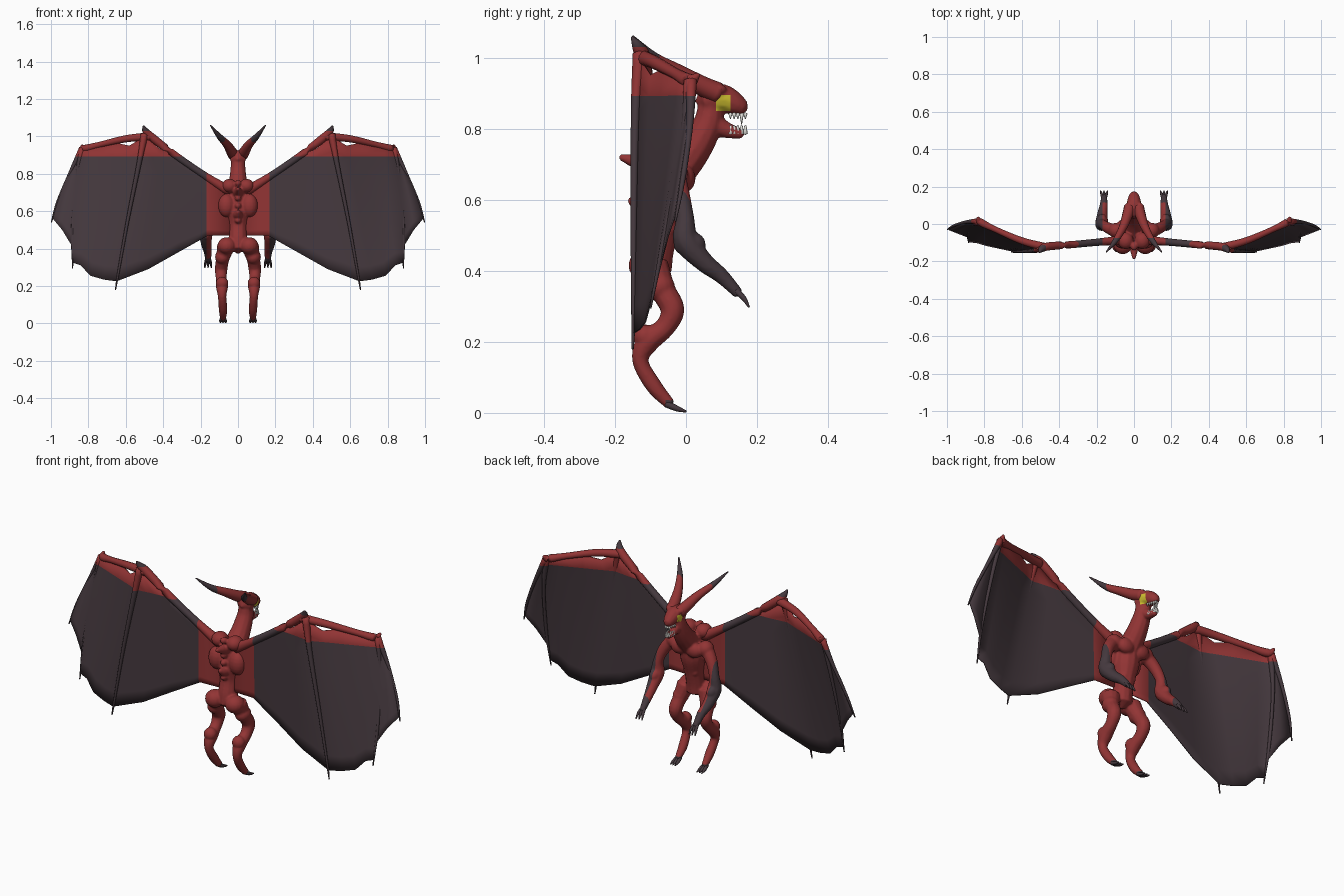
import bpy, bmesh, math
from mathutils import Vector, Matrix

cube = bpy.data.objects.get("Cube")
if cube:
    bpy.data.objects.remove(cube, do_unlink=True)


def material(name, colour):
    mat = bpy.data.materials.new(name)
    mat.use_nodes = True
    mat.diffuse_color = (*colour, 1)
    mat.node_tree.nodes["Principled BSDF"].inputs["Base Color"].default_value = (*colour, 1)
    return mat


RED, DARK, IVORY, YELLOW = range(4)
MATERIALS = [material("red hide", (.29, .035, .035)), material("dark hide", (.06, .041, .049)),
             material("ivory", (.75, .74, .7)), material("yellow eye", (.62, .52, .03))]
SIDES = (("left", 1), ("right", -1))
X, Y, Z = Vector((1, 0, 0)), Vector((0, 1, 0)), Vector((0, 0, 1))
EDGE_X, EDGE_Z, WRIST_Z = .168, .892, 1.03      # borders of the dark wing colour


def spline(points, steps):
    """Catmull-Rom interpolation of points of any dimension."""
    pts = [Vector(p) for p in points]
    pts = [pts[0] * 2 - pts[1]] + pts + [pts[-1] * 2 - pts[-2]]
    out = []
    for a, b, c, d in zip(pts, pts[1:], pts[2:], pts[3:]):
        for i in range(steps):
            t = i / steps
            out.append((b * 2 + (c - a) * t + (a * 2 - b * 5 + c * 4 - d) * t * t
                        + (b * 3 - a - c * 3 + d) * t ** 3) / 2)
    return out + [pts[-2]]


def tube(bm, points, side=1, steps=5, sides=12):
    """Tapered round tube through (x, y, z, radius) points."""
    path = spline(points, steps)
    centres = [Vector((p[0] * side, p[1], p[2])) for p in path]
    rings = []
    for i, (c, p) in enumerate(zip(centres, path)):
        tangent = (centres[min(i + 1, len(path) - 1)] - centres[max(i - 1, 0)]).normalized()
        u = tangent.cross(X if abs(tangent.x) < .8 else Y).normalized()
        v = tangent.cross(u)
        angles = [math.tau * k / sides for k in range(sides)]
        rings.append([bm.verts.new(c + (u * math.cos(a) + v * math.sin(a)) * p[3]) for a in angles])
    for r, q in zip(rings, rings[1:]):
        for k in range(sides):
            n = (k + 1) % sides
            bm.faces.new((r[k], r[n], q[n], q[k]))
    for ring, end, inner, rad in ((rings[0], centres[0], centres[1], path[0][3]),
                                  (rings[-1], centres[-1], centres[-2], path[-1][3])):
        tip = bm.verts.new(end + (end - inner).normalized() * rad * .6)
        for k in range(sides):
            bm.faces.new((ring[k], ring[(k + 1) % sides], tip))


def ball(bm, centre, size, side=1):
    place = Matrix.Translation((centre[0] * side, centre[1], centre[2])) @ Matrix.Diagonal((*size, 1))
    bmesh.ops.create_uvsphere(bm, u_segments=16, v_segments=10, radius=1, matrix=place)


def finish(bm, name, rule=None, cuts=(), colour=RED, remesh=0, thick=0):
    """Turn a bmesh into a smooth object, coloured face by face by a rule."""
    bmesh.ops.recalc_face_normals(bm, faces=bm.faces[:])
    mesh = bpy.data.meshes.new(name)
    bm.to_mesh(mesh)
    bm.free()
    obj = bpy.data.objects.new(name, mesh)
    bpy.context.collection.objects.link(obj)
    if remesh:
        mod = obj.modifiers.new("fuse", 'REMESH')
        mod.mode, mod.voxel_size = 'VOXEL', remesh
        mod = obj.modifiers.new("soften", 'SMOOTH')
        mod.factor, mod.iterations = .5, 2
        fused = bpy.data.meshes.new_from_object(obj.evaluated_get(bpy.context.evaluated_depsgraph_get()))
        obj.modifiers.clear()
        obj.data = mesh = fused
    mesh.materials.clear()
    for mat in MATERIALS:
        mesh.materials.append(mat)
    bm = bmesh.new()
    bm.from_mesh(mesh)
    for axis, value in cuts:
        bmesh.ops.bisect_plane(bm, geom=bm.verts[:] + bm.edges[:] + bm.faces[:],
                               plane_co=axis * value, plane_no=axis, dist=1e-5)
    for f in bm.faces:
        f.smooth = True
        c = f.calc_center_median()
        f.material_index = rule(abs(c.x), c.y, c.z) if rule else colour
    bm.to_mesh(mesh)
    bm.free()
    if thick:
        mod = obj.modifiers.new("thickness", 'SOLIDIFY')
        mod.thickness, mod.offset = thick, 0


# Body: muscles fused into one skin
body = bmesh.new()
tube(body, [(0, -.05, .69, .06), (0, -.06, .6, .065), (0, -.07, .52, .05),
            (0, -.085, .45, .05), (0, -.09, .4, .05)])
tube(body, [(0, .07, .86, .037), (0, .06, .81, .042), (0, .02, .74, .05), (0, -.04, .67, .06)])
tube(body, [(0, .05, .88, .042), (0, .1, .885, .041), (0, .14, .868, .032), (0, .163, .856, .021)])
tube(body, [(0, .07, .82, .034), (0, .11, .797, .024), (0, .158, .785, .014)])
for z, reach in ((.71, .185), (.59, .16)):                       # spine spikes
    tube(body, [(0, -.09, z - .015, .03), (0, -.13, z - .005, .024), (0, -reach, z + .01, .009)])
for z in (.75, .67, .63, .55):
    ball(body, (0, -.12, z), (.018, .022, .016))
for _, s in SIDES:
    ball(body, (.045, -.09, .735), (.042, .045, .038), s)        # upper back
    ball(body, (.062, -.09, .63), (.045, .042, .062), s)         # shoulder blade
    ball(body, (.045, -.005, .66), (.046, .032, .04), s)         # chest
    for z in (.6, .56, .52):                                     # belly
        ball(body, (.021, -.023 - (.6 - z) / 4, z), (.021, .019, .021), s)
    ball(body, (.095, -.035, .67), (.042, .042, .042), s)        # shoulder
    ball(body, (.06, -.112, .415), (.05, .05, .046), s)          # rump
    ball(body, (.083, -.075, .355), (.04, .044, .04), s)         # thigh
    ball(body, (.085, -.115, .215), (.034, .034, .034), s)       # hock
    ball(body, (.172, .01, .475), (.03, .046, .036), s)          # elbow
    ball(body, (.033, .08, .91), (.022, .035, .018), s)          # brow
    tube(body, [(.09, -.04, .68, .036), (.14, -.02, .62, .03), (.168, -.003, .55, .026),
                (.172, 0, .485, .036), (.17, .05, .425, .028), (.162, .1, .385, .022),
                (.16, .148, .335, .015)], s)
    tube(body, [(.065, -.095, .41, .048), (.082, -.065, .345, .036), (.09, -.038, .29, .034),
                (.09, -.06, .24, .029), (.086, -.108, .2, .033), (.085, -.128, .145, .023),
                (.08, -.09, .075, .023), (.08, -.045, .024, .016)], s)


def body_colour(x, y, z):
    if .085 < y < .125 and .85 < z < .895 and x > .015:
        return YELLOW
    arm_side = x > EDGE_X and z < .64
    hand = z < .45 and y > .115
    foot = z < .035 and y > -.055
    return DARK if arm_side or hand or foot else RED


finish(body, "body", body_colour, remesh=.0055,
       cuts=[(X, EDGE_X), (X, -EDGE_X), (Y, .085), (Y, .125), (Z, .85), (Z, .895)])

# Teeth: rows of small cones in both jaws
teeth = bmesh.new()
for _, s in SIDES:
    for i in range(5):
        x, y = .021 - i * .004, .125 + i * .0105
        size = .03 if i == 3 else .015
        tube(teeth, [(x, y, .842, .006), (x, y, .842 - size, .0012)], s, 2, 8)
        tube(teeth, [(x * .7, y, .786, .007), (x * .7, y, .808, .003)], s, 2, 8)
finish(teeth, "teeth", colour=IVORY)

# Membrane columns: leading edge point, then trailing edge point
COLUMNS = [((.03, -.09, .70), (.03, -.09, .47)), ((.17, -.1, .785), (.16, -.095, .47)),
           ((.33, -.115, .9), (.32, -.11, .38)), ((.42, -.12, .935), (.48, -.13, .29)),
           ((.5, -.13, 1.0), (.65, -.145, .225)), ((.58, -.1, .95), (.72, -.13, .235)),
           ((.66, -.065, .967), (.79, -.115, .255)), ((.78, -.02, .94), (.84, -.1, .31)),
           ((.83, .0, .925), (.884, -.095, .325)), ((.84, .01, .915), (.89, -.07, .42)),
           ((.845, .015, .905), (.94, -.05, .5)), ((.85, .02, .9), (.99, -.03, .56))]


def wing_colour(x, y, z):
    return DARK if (x > EDGE_X and z < EDGE_Z) or z > WRIST_Z else RED


for label, s in SIDES:
    wing_cuts = [(X, EDGE_X * s), (Z, EDGE_Z), (Z, WRIST_Z)]
    skin = bmesh.new()
    rows = 10
    grid = []
    for a, b in COLUMNS:
        line = [Vector(a).lerp(Vector(b), j / rows) for j in range(rows + 1)]
        if a[0] > .8:                                            # bow the outer edge outward
            for j, p in enumerate(line):
                p.x += .015 * math.sin(math.pi * j / rows)
        grid.append([skin.verts.new((p.x * s, p.y, p.z)) for p in line])
    for c, d in zip(grid, grid[1:]):
        for j in range(rows):
            skin.faces.new((c[j], c[j + 1], d[j + 1], d[j]))
    finish(skin, label + "_wing_membrane", wing_colour, wing_cuts, thick=.005)

    # Wing bones
    bones = bmesh.new()
    tube(bones, [(.05, -.085, .71, .028), (.17, -.095, .785, .02), (.33, -.11, .895, .019),
                 (.46, -.12, .995, .022), (.495, -.135, 1.03, .017), (.505, -.152, 1.057, .004)], s)
    tube(bones, [(.47, -.125, 1.0, .022), (.6, -.09, .987, .019), (.74, -.03, .955, .016),
                 (.82, .01, .935, .02), (.835, .035, .952, .006)], s)
    tube(bones, [(.5, -.13, 1.01, .02), (.53, -.142, .85, .013), (.59, -.147, .55, .009),
                 (.64, -.148, .27, .006), (.655, -.15, .18, .003)], s)
    tube(bones, [(.835, .01, .935, .016), (.865, -.01, .75, .009), (.885, -.06, .5, .008),
                 (.884, -.1, .295, .003)], s)
    tube(bones, [(.835, .015, .935, .016), (.9, .01, .8, .009), (.965, -.01, .65, .007),
                 (.998, -.03, .54, .003)], s)
    finish(bones, label + "_wing_bones", wing_colour, wing_cuts)

    # Horn sweeping back from the brow
    horn = bmesh.new()
    tube(horn, [(.024, .09, .9, .03), (.036, .045, .92, .028), (.06, -.02, .958, .022),
                (.1, -.09, 1.0, .015), (.148, -.15, 1.06, .003)], s)
    finish(horn, label + "_horn", lambda x, y, z: DARK if y < -.075 else RED, [(Y, -.075)])

    # Fingers and toes
    claws = bmesh.new()
    for k in (-1, 0, 1):
        tube(claws, [(.16 + k * .007, .14, .345, .009), (.16 + k * .014, .163, .322, .007),
                     (.16 + k * .018, .177, .298, .003)], s, sides=8)
        tube(claws, [(.08 + k * .008, -.055, .025, .01), (.08 + k * .013, -.025, .012, .008),
                     (.08 + k * .014, 0, .004, .003)], s, sides=8)
    finish(claws, label + "_claws", colour=DARK)
